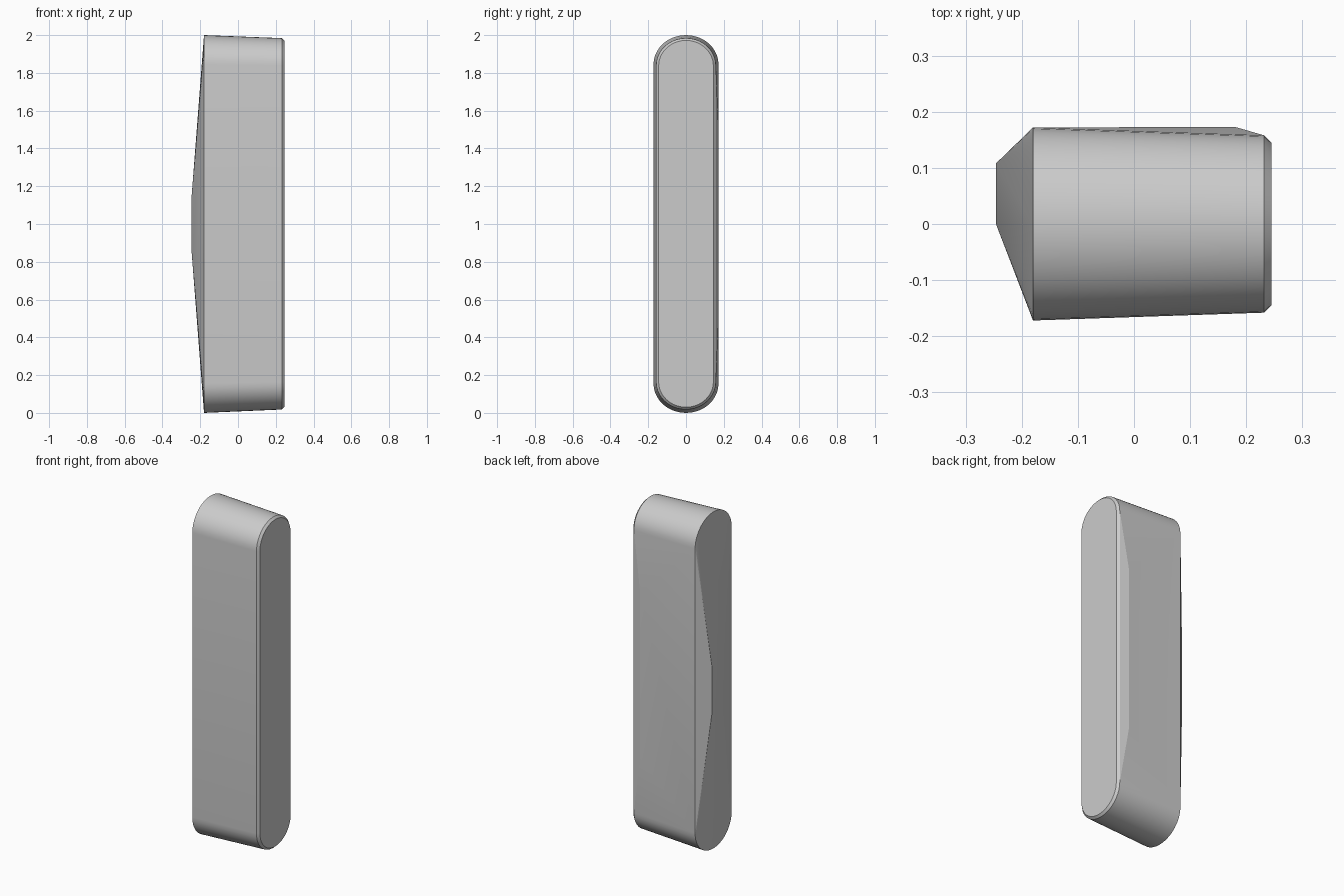
import bpy
import bmesh
from math import cos, sin, pi

cube = bpy.data.objects.get("Cube")
if cube:
    bpy.data.objects.remove(cube, do_unlink=True)

GREY = (0.6, 0.6, 0.6, 1.0)
grey = bpy.data.materials.new("plain_grey")
grey.use_nodes = True
grey.diffuse_color = GREY
grey.node_tree.nodes["Principled BSDF"].inputs["Base Color"].default_value = GREY

STEPS = 20


def capsule_outline(x, half_width, bottom, top, cap):
    """Tall outline with rounded ends, lying in the plane of one x."""
    points = []
    for end, sign in ((top - cap, 1), (bottom + cap, -1)):
        for i in range(STEPS + 1):
            a = pi * i / STEPS
            points.append((x, half_width * cos(a), end + sign * cap * sin(a)))
    return points


# Tapered body with a narrow bevel around its +x face
points = capsule_outline(-0.18, 0.172, 0.0, 2.0, 0.155)
points += capsule_outline(0.232, 0.158, 0.018, 1.984, 0.145)
points += capsule_outline(0.245, 0.145, 0.03, 1.972, 0.135)

# Shallow swell on the back, and off-centre raised crown on the -x side
for s in (-1, 1):
    points.append((0.18, 0.173, 1 + s * 0.49))
    points.append((-0.246, 0.108, 1 + s * 0.14))
    points.append((-0.246, 0.0, 1 + s * 0.14))

# Wrap the sections in one skin
bm = bmesh.new()
for p in points:
    bm.verts.new(p)
hull = bmesh.ops.convex_hull(bm, input=bm.verts[:])
loose = [v for v in bm.verts if not v.link_faces]
bmesh.ops.delete(bm, geom=loose, context='VERTS')
bmesh.ops.dissolve_limit(bm, angle_limit=0.002, verts=bm.verts[:], edges=bm.edges[:])
bmesh.ops.recalc_face_normals(bm, faces=bm.faces[:])

mesh = bpy.data.meshes.new("capsule_body")
bm.to_mesh(mesh)
bm.free()
mesh.materials.append(grey)
body = bpy.data.objects.new("capsule_body", mesh)
bpy.context.collection.objects.link(body)

bpy.context.view_layer.objects.active = body
body.select_set(True)
bpy.ops.object.shade_smooth_by_angle(angle=pi / 15)
